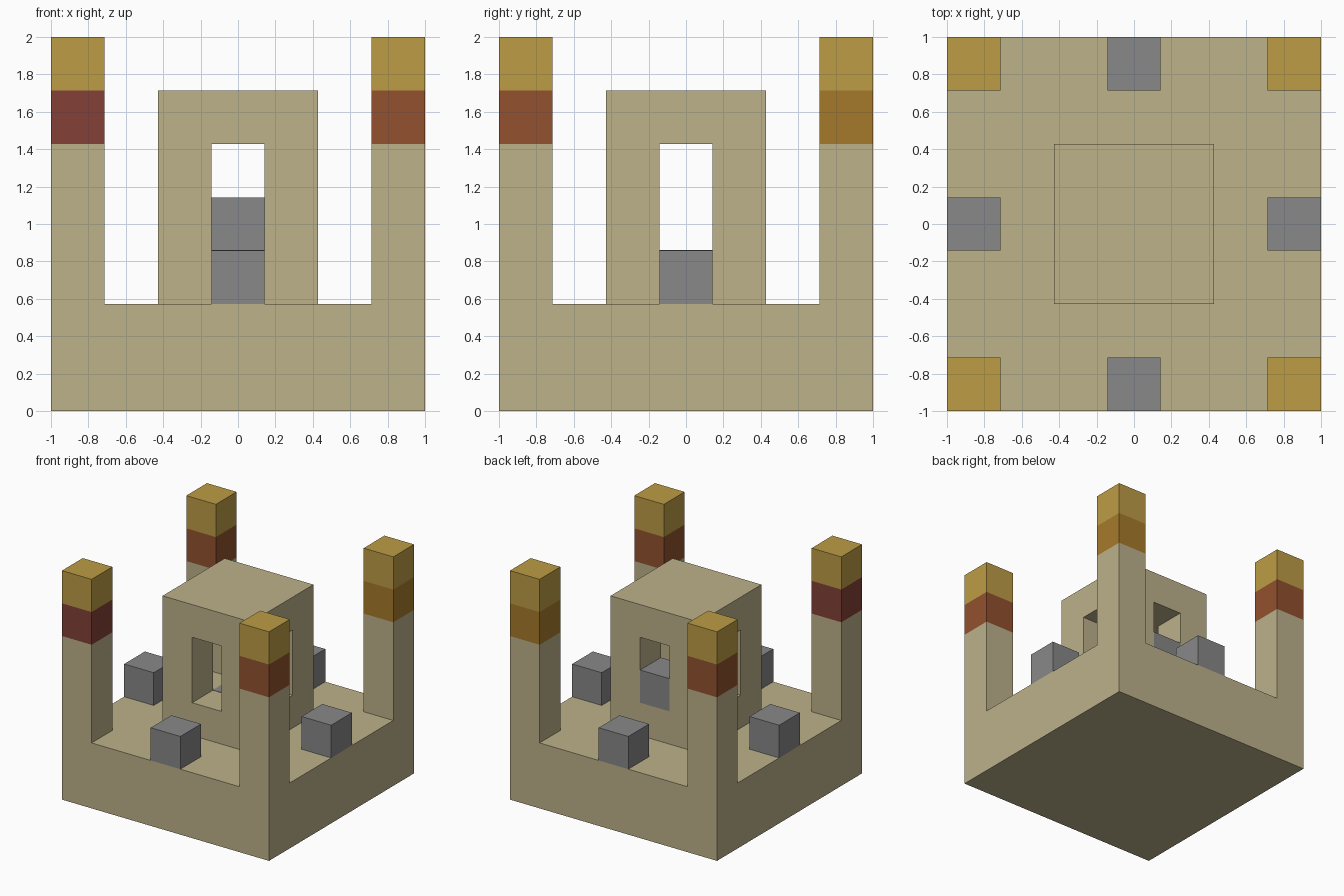
import bpy
import bmesh
from mathutils import Matrix, Vector

if "Cube" in bpy.data.objects:
    bpy.data.objects.remove(bpy.data.objects["Cube"], do_unlink=True)

U = 2 / 7  # one block


def linear(c):
    c /= 255
    return c / 12.92 if c <= 0.04045 else ((c + 0.055) / 1.055) ** 2.4


def material(name, *rgb):
    mat = bpy.data.materials.new(name)
    mat.use_nodes = True
    colour = (*[linear(c) for c in rgb], 1)
    mat.diffuse_color = colour
    mat.node_tree.nodes["Principled BSDF"].inputs["Base Color"].default_value = colour
    return mat


sand = material("sandstone", 189, 178, 139)
grey = material("grey stone", 136, 136, 136)
gold = material("gold", 190, 156, 69)
rust = material("rust", 146, 81, 46)
maroon = material("maroon", 131, 65, 55)
amber = material("amber", 166, 122, 43)


def box(name, mat, x, y, z0, z1, width=1):
    """Square block centred at x, y, rising from z0 to z1, all in block units."""
    bm = bmesh.new()
    bmesh.ops.create_cube(bm, size=1)
    size = Vector((width, width, z1 - z0)) * U
    centre = Vector((x, y, (z0 + z1) / 2)) * U
    bm.transform(Matrix.Translation(centre) @ Matrix.Diagonal((*size, 1)))
    mesh = bpy.data.meshes.new(name)
    bm.to_mesh(mesh)
    bm.free()
    mesh.materials.append(mat)
    obj = bpy.data.objects.new(name, mesh)
    bpy.context.collection.objects.link(obj)
    return obj


# Solid base
box("base", sand, 0, 0, 0, 2, width=7)

# Corner towers, each with a coloured band and a gold cap
towers = {
    "front_right": (-1, -1, maroon),
    "front_left": (1, -1, rust),
    "back_right": (-1, 1, rust),
    "back_left": (1, 1, amber),
}
for corner, (sx, sy, band) in towers.items():
    box(corner + "_tower_shaft", sand, 3 * sx, 3 * sy, 2, 5)
    box(corner + "_tower_band", band, 3 * sx, 3 * sy, 5, 6)
    box(corner + "_tower_cap", gold, 3 * sx, 3 * sy, 6, 7)
    # Keep pier in the same corner
    box(corner + "_keep_pier", sand, sx, sy, 3, 5)

# Battlement block in the middle of each side
for side, x, y in (("front", 0, -3), ("back", 0, 3), ("left", 3, 0), ("right", -3, 0)):
    box(side + "_battlement", grey, x, y, 2, 3)

# Keep: footing, roof, raised sill in the back opening, inner floor plate
box("keep_footing", sand, 0, 0, 2, 3, width=3)
box("keep_roof", sand, 0, 0, 5, 6, width=3)
box("keep_back_sill", grey, 0, 1, 3, 4)
box("keep_floor_plate", grey, 0, 0, 3, 3.01)
